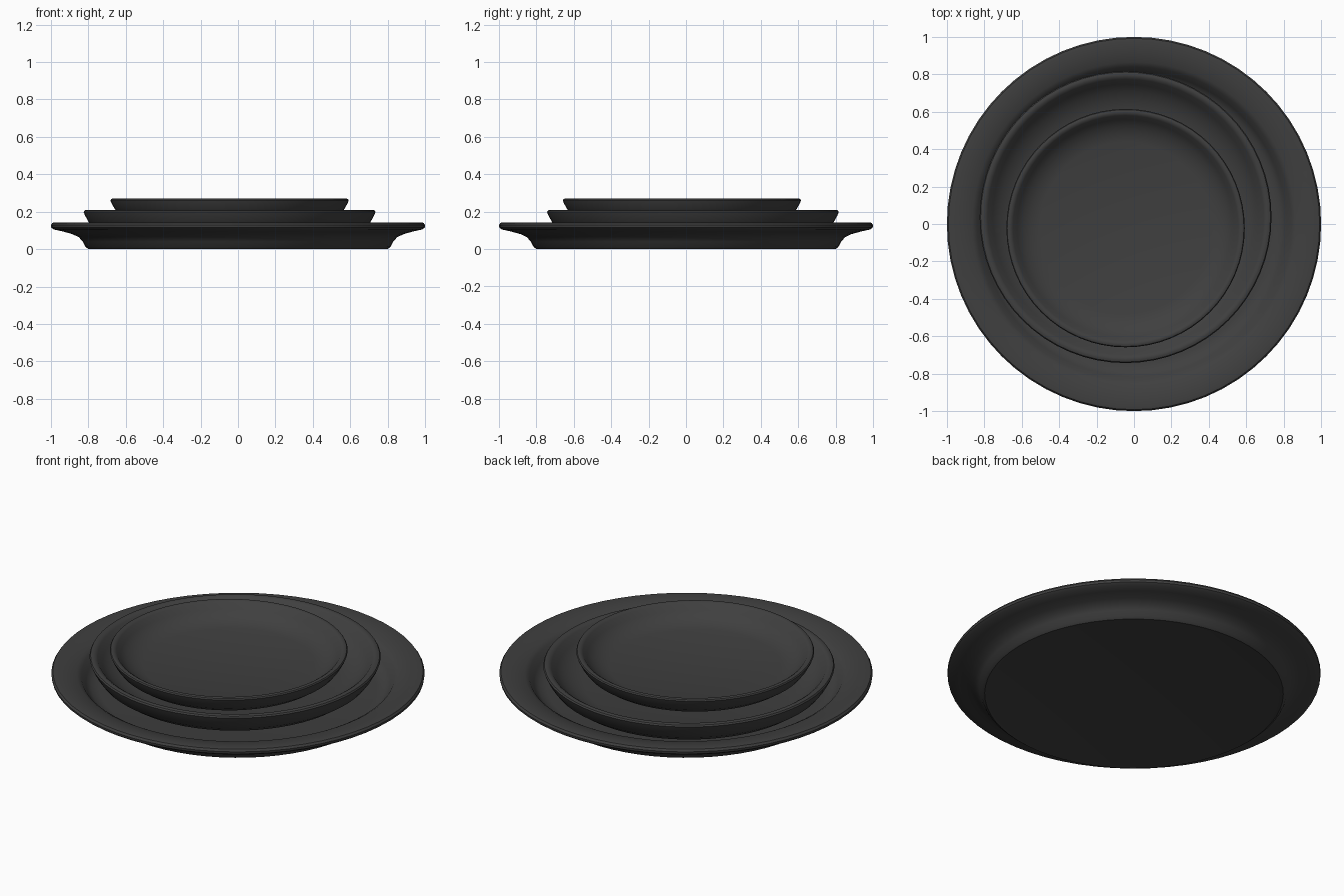
import bpy, bmesh, math

if "Cube" in bpy.data.objects:
    bpy.data.objects.remove(bpy.data.objects["Cube"])

dark = bpy.data.materials.new("dark_glaze")
dark.diffuse_color = (0.05, 0.05, 0.05, 1)
dark.use_nodes = True
dark.node_tree.nodes["Principled BSDF"].inputs["Base Color"].default_value = dark.diffuse_color


def lathe(name, profile, center=(0, 0), segments=64):
    """Spin an (r, z) profile that starts and ends on the axis."""
    bm = bmesh.new()
    verts = [bm.verts.new((r, 0, z)) for r, z in profile]
    edges = [bm.edges.new(p) for p in zip(verts, verts[1:])]
    bmesh.ops.spin(bm, geom=verts + edges, cent=(0, 0, 0), axis=(0, 0, 1),
                   angle=math.tau, steps=segments, use_duplicate=False)
    bmesh.ops.remove_doubles(bm, verts=bm.verts[:], dist=1e-4)
    bmesh.ops.recalc_face_normals(bm, faces=bm.faces[:])
    mesh = bpy.data.meshes.new(name)
    bm.to_mesh(mesh)
    bm.free()
    obj = bpy.data.objects.new(name, mesh)
    obj.location = (*center, 0)
    mesh.materials.append(dark)
    bpy.context.collection.objects.link(obj)
    bpy.ops.object.select_all(action='DESELECT')
    obj.select_set(True)
    bpy.context.view_layer.objects.active = obj
    bpy.ops.object.shade_smooth_by_angle(angle=math.radians(40))
    return obj


# Wide-rimmed dinner plate
lathe("dinner_plate", [
    (0, 0.004), (0.78, 0.004), (0.80, 0), (0.815, 0.012), (0.83, 0.04),
    (0.85, 0.063), (0.885, 0.08), (0.94, 0.095), (0.985, 0.105), (0.998, 0.115),
    (1.0, 0.128), (0.992, 0.14), (0.975, 0.143), (0.92, 0.137), (0.865, 0.127),
    (0.84, 0.113), (0.815, 0.075), (0.785, 0.048), (0.74, 0.04), (0, 0.04)])

# Coupe profile shared by the two smaller plates: radius 1, z measured from the rim
coupe = [
    (0, -0.22), (0.735, -0.22), (0.785, -0.205), (0.87, -0.17), (0.935, -0.125),
    (0.965, -0.085), (0.99, -0.04), (1.0, -0.015), (0.993, -0.004), (0.98, 0),
    (0.965, 0), (0.945, -0.013), (0.91, -0.06), (0.86, -0.10), (0.80, -0.13),
    (0.72, -0.15), (0, -0.15)]


def coupe_plate(name, radius, rim_z, center):
    return lathe(name, [(r * radius, rim_z + z * radius) for r, z in coupe], center)


# Plates stacked slightly off centre
coupe_plate("salad_plate", 0.78, 0.21, (-0.045, 0.037))
coupe_plate("side_plate", 0.637, 0.27, (-0.045, -0.022))
